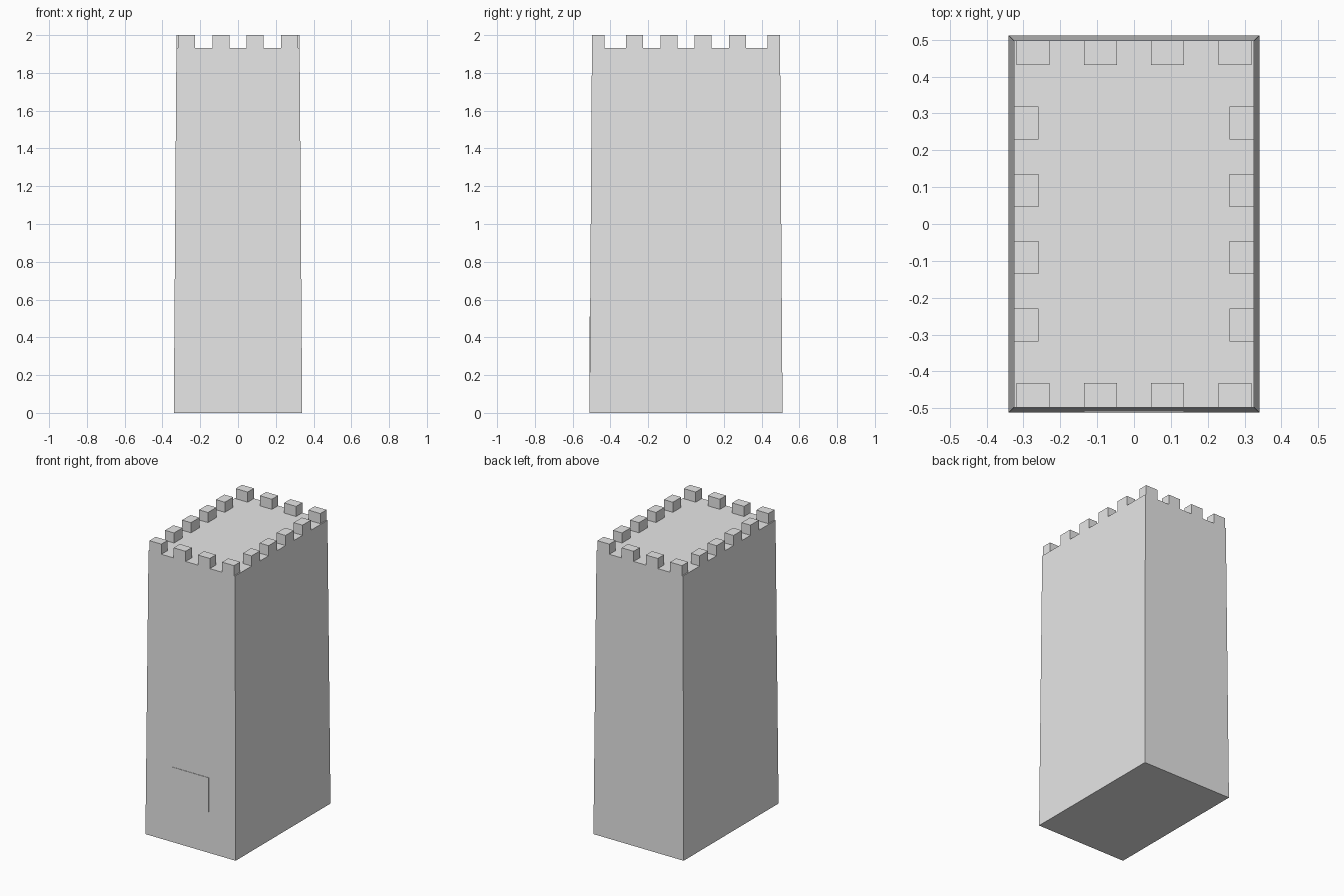
import bpy
import bmesh
from mathutils import Matrix, Vector

cube = bpy.data.objects.get("Cube")
if cube:
    bpy.data.objects.remove(cube, do_unlink=True)

# Single plain stone colour
STONE = (0.8, 0.8, 0.8, 1.0)
stone = bpy.data.materials.new("stone_grey")
stone.use_nodes = True
stone.diffuse_color = STONE
stone.node_tree.nodes["Principled BSDF"].inputs["Base Color"].default_value = STONE

BASE = Vector((0.34, 0.511))     # half width and depth at the ground
TOP = Vector((0.326, 0.498))     # half width and depth at the roof
ROOF = 1.931
HEIGHT = 2.0
MERLON_WIDTH = 0.09
MERLON_DEPTH = 0.067
PITCH = 0.1825


def make_box(name, centre, size, taper=None):
    """Box from centre and size; taper scales the upper face in x and y."""
    bm = bmesh.new()
    bmesh.ops.create_cube(bm, size=1, matrix=Matrix.Diagonal((*size, 1)))
    if taper:
        for v in bm.verts:
            if v.co.z > 0:
                v.co.x *= taper[0]
                v.co.y *= taper[1]
    mesh = bpy.data.meshes.new(name)
    bm.to_mesh(mesh)
    bm.free()
    mesh.materials.append(stone)
    obj = bpy.data.objects.new(name, mesh)
    obj.location = centre
    bpy.context.collection.objects.link(obj)
    return obj


# Tapered tower body
make_box("tower_body", (0, 0, ROOF / 2), (2 * BASE.x, 2 * BASE.y, ROOF),
         (TOP.x / BASE.x, TOP.y / BASE.y))

# Upright door slab, emerging from the sloping front wall
make_box("door", (0, -0.4955, 0.255), (0.272, 0.03, 0.51))

# Battlements: four merlons along each edge of the roof
merlon_height = HEIGHT - ROOF
z = ROOF + merlon_height / 2
for i in range(4):
    along = (i - 1.5) * PITCH
    for side, names in ((-1, ("front", "right")), (1, ("back", "left"))):
        make_box(f"{names[0]}_merlon_{i + 1}",
                 (along, side * (TOP.y - MERLON_DEPTH / 2), z),
                 (MERLON_WIDTH, MERLON_DEPTH, merlon_height))
        make_box(f"{names[1]}_merlon_{i + 1}",
                 (side * (TOP.x - MERLON_DEPTH / 2), along, z),
                 (MERLON_DEPTH, MERLON_WIDTH, merlon_height))
